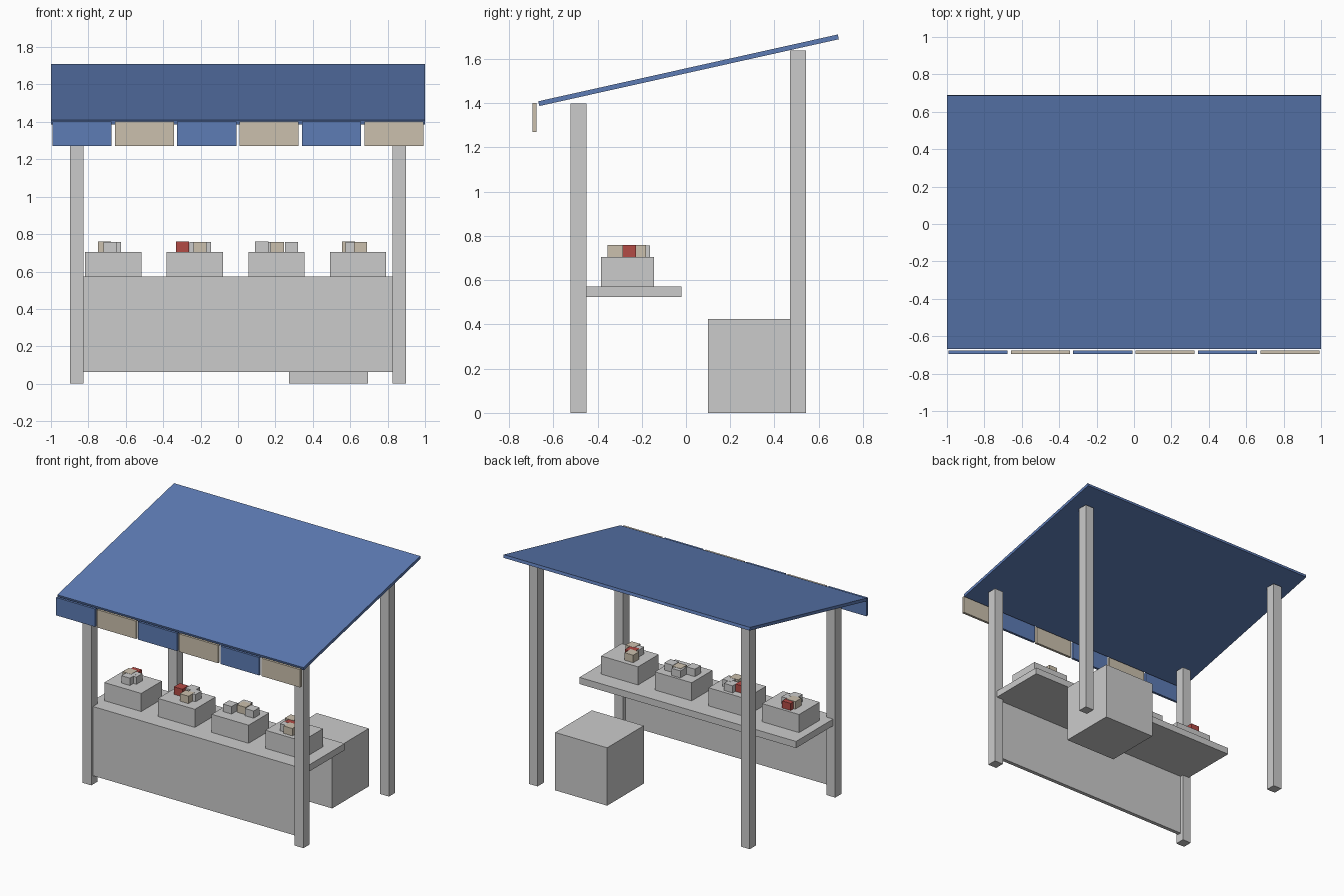
import bpy
from math import atan2, hypot

if "Cube" in bpy.data.objects:
    bpy.data.objects.remove(bpy.data.objects["Cube"])


def material(name, rgb):
    m = bpy.data.materials.new(name)
    m.diffuse_color = (*rgb, 1)
    m.use_nodes = True
    m.node_tree.nodes["Principled BSDF"].inputs["Base Color"].default_value = m.diffuse_color
    return m


blue = material("blue_cloth", (0.11, 0.20, 0.46))
cream = material("cream", (0.60, 0.53, 0.42))
red = material("red", (0.45, 0.07, 0.06))


def box(name, x, y, z, mat=None):
    """Axis-aligned box from (min, max) ranges."""
    r = (x, y, z)
    bpy.ops.mesh.primitive_cube_add(size=1, location=[(a + b) / 2 for a, b in r])
    o = bpy.context.object
    o.name = name
    o.scale = [b - a for a, b in r]
    bpy.ops.object.transform_apply(location=False, rotation=False, scale=True)
    if mat:
        o.data.materials.append(mat)
    return o


# Posts: short at the front, tall at the back
for side, x in (("left", (-0.897, -0.826)), ("right", (0.826, 0.897))):
    box(f"front_post_{side}", x, (-0.522, -0.45), (0, 1.398))
    box(f"back_post_{side}", x, (0.47, 0.542), (0, 1.638))

# Sloping awning
dy, dz = 1.354, 0.302
length = hypot(dy, dz)
awning = box("awning", (-1, 1), (-length / 2, length / 2), (-0.011, 0.011), blue)
awning.rotation_euler.x = atan2(dz, dy)
awning.location = (0, 0.0115, 1.549)

# Hanging valance panels in alternating colours
for i in range(6):
    cx = -0.8335 + i / 3
    box(f"valance_{i + 1}", (cx - 0.158, cx + 0.158), (-0.694, -0.676),
        (1.27, 1.401), cream if i % 2 else blue)

# Counter top and front panel
box("counter_top", (-0.88, 0.88), (-0.50, -0.02), (0.523, 0.572))
box("counter_front_panel", (-0.86, 0.86), (-0.503, -0.475), (0.064, 0.572))

# Storage crate behind the counter
box("storage_crate", (0.273, 0.695), (0.10, 0.525), (0, 0.425))

# Display trays and the goods standing on them: (x, y, material)
goods = [
    [(-0.713, -0.235, cream), (-0.685, -0.29, None), (-0.661, -0.25, None), (-0.70, -0.20, red)],
    [(-0.297, -0.235, red), (-0.203, -0.30, cream), (-0.18, -0.25, None), (-0.225, -0.205, None)],
    [(0.127, -0.27, None), (0.21, -0.225, cream), (0.285, -0.24, None), (0.195, -0.198, None)],
    [(0.59, -0.215, cream), (0.655, -0.32, cream), (0.62, -0.26, red), (0.61, -0.30, None)],
]
for t, items in enumerate(goods):
    cx = -0.667 + 0.436 * t
    box(f"tray_{t + 1}", (cx - 0.15, cx + 0.15), (-0.384, -0.145), (0.572, 0.705))
    for k, (x, y, mat) in enumerate(items):
        box(f"goods_{t + 1}_{k + 1}", (x - 0.035, x + 0.035), (y - 0.035, y + 0.035),
            (0.70, 0.76 - 0.001 * k), mat)
